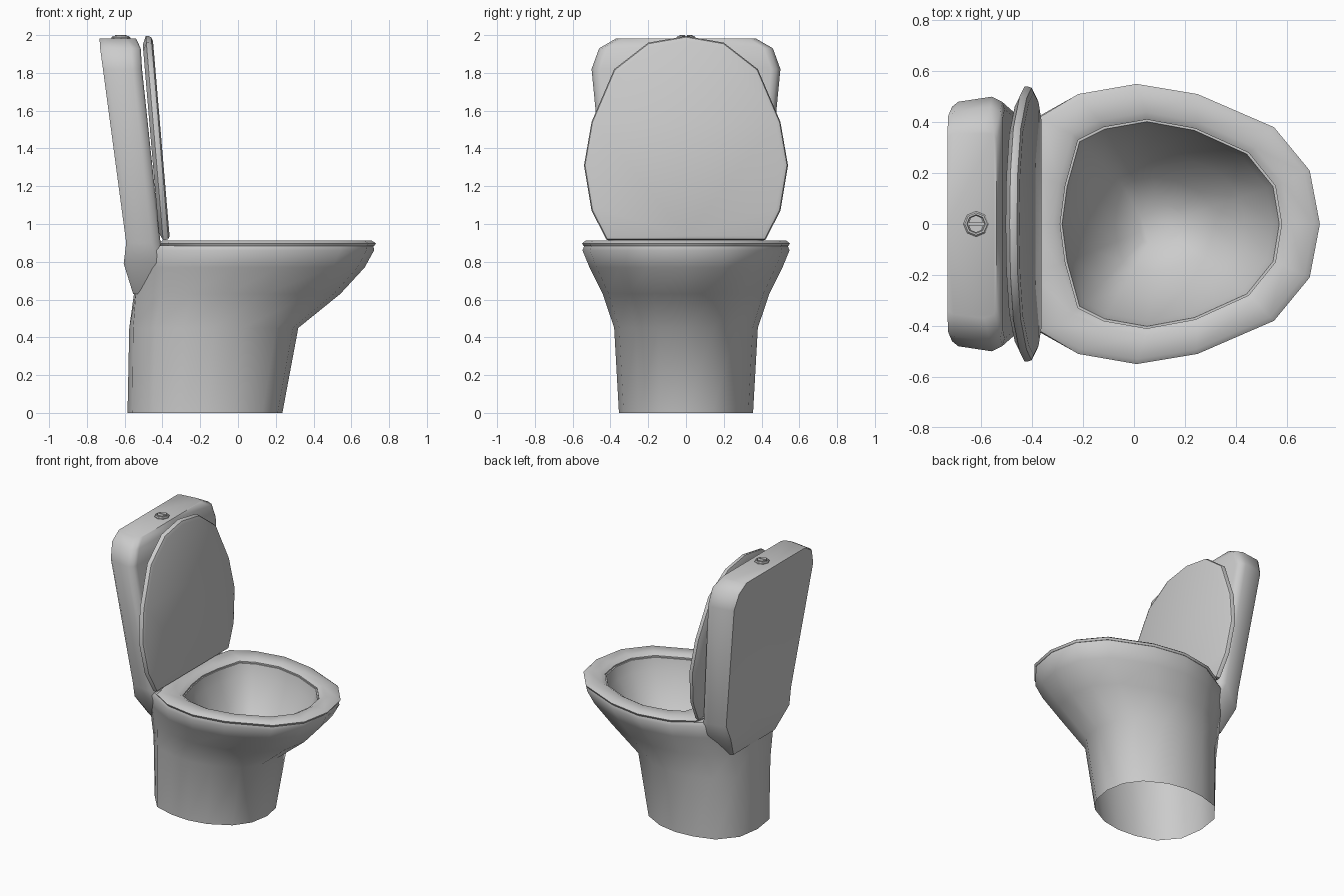
import bpy, bmesh, math

cube = bpy.data.objects.get("Cube")
if cube:
    bpy.data.objects.remove(cube, do_unlink=True)


def material(name, value):
    mat = bpy.data.materials.new(name)
    mat.use_nodes = True
    colour = (value, value, value, 1)
    mat.diffuse_color = colour
    mat.node_tree.nodes["Principled BSDF"].inputs["Base Color"].default_value = colour
    return mat


PORCELAIN = material("porcelain grey", 0.6)


def mirrored(half):
    """Complete a half outline whose first and last points lie on the centre line."""
    return half + [(x, -y) for x, y in reversed(half[1:-1])]


def loft(name, rings, cap_start=False, cap_end=False, loop=False, angle=40):
    """Skin a list of equally long rings of 3D points."""
    bm = bmesh.new()
    rows = [[bm.verts.new(p) for p in ring] for ring in rings]
    pairs = list(zip(rows, rows[1:])) + ([(rows[-1], rows[0])] if loop else [])
    for a, b in pairs:
        for i in range(len(a)):
            j = (i + 1) % len(a)
            bm.faces.new((a[i], a[j], b[j], b[i]))
    if cap_start:
        bm.faces.new(rows[0])
    if cap_end:
        bm.faces.new(rows[-1])
    bmesh.ops.recalc_face_normals(bm, faces=bm.faces)
    mesh = bpy.data.meshes.new(name)
    bm.to_mesh(mesh)
    bm.free()
    mesh.materials.append(PORCELAIN)
    obj = bpy.data.objects.new(name, mesh)
    bpy.context.collection.objects.link(obj)
    bpy.ops.object.select_all(action='DESELECT')
    obj.select_set(True)
    bpy.context.view_layer.objects.active = obj
    bpy.ops.object.shade_smooth_by_angle(angle=math.radians(angle))
    return obj


def scaled(outline, s, z, centre=0.1):
    return [(centre + (x - centre) * s, y * s, z) for x, y in outline]


# Plan outlines
front_rim = [(.73, 0), (.69, .21), (.55, .38), (.25, .51), (.01, .55), (-.22, .51)]
rim = mirrored(front_rim + [(-.38, .42), (-.53, .33), (-.53, 0)])
seat_edge = mirrored(front_rim + [(-.37, .42), (-.42, .2), (-.42, 0)])
foot = mirrored([(.235, 0), (.21, .14), (.13, .25), (-.02, .33), (-.16, .355),
                 (-.3, .345), (-.45, .3), (-.56, .17), (-.585, 0)])
opening = mirrored([(.58, 0), (.555, .15), (.45, .28), (.24, .375), (.05, .41),
                    (-.12, .38), (-.22, .33), (-.27, .15), (-.29, 0)])

# Pedestal flaring into the rim, then down into the bowl; open underneath
body = []
for z, tx, ty in [(0, 0, 0), (.45, .17, .13), (.63, .62, .44), (.77, .88, .8), (.86, .98, .99)]:
    body.append([(a[0] + (b[0] - a[0]) * tx, a[1] + (b[1] - a[1]) * ty, z)
                 for a, b in zip(foot, rim)])
body.append(scaled(rim, .98, .885))
for s, z in [(.98, .885), (.93, .8), (.7, .62), (.45, .5), (.2, .42)]:
    body.append(scaled(opening, s, z))
loft("bowl_and_pedestal", body, cap_end=True, angle=55)

# Seat ring with softened edges
loft("seat", [scaled(seat_edge, .985, .883), scaled(seat_edge, 1, .898),
              scaled(seat_edge, .965, .912), scaled(opening, 1.07, .912),
              scaled(opening, 1, .895), scaled(opening, 1, .883)], loop=True, angle=50)

# Cistern, leaning back and widening upward
tank = []
for z, back, front, w in [(.63, -.555, -.38, .26), (.79, -.605, -.38, .37), (.9, -.592, -.41, .41),
                          (1.82, -.715, -.508, .5), (1.93, -.73, -.515, .46),
                          (1.982, -.733, -.54, .37)]:
    half = [(back, 0), (back, w * .92), (back + .025, w * .96), (front - .05, w),
            (front - .01, w * .96), (front, w * .9), (front, 0)]
    tank.append([(x, y, z) for x, y in mirrored(half)])
loft("cistern", tank, cap_start=True, cap_end=True, angle=50)

# Raised lid, a thin bevelled oval leaning on the cistern
lid_half = [(1.995, 0), (1.96, .2), (1.82, .38), (1.54, .5), (1.31, .54),
            (1.07, .5), (.915, .42), (.915, 0)]
lid = []
for s, depth in [(.955, 0), (.99, .008), (1, .022), (1, .036), (.92, .056)]:
    ring = []
    for z, y in mirrored(lid_half):
        zz = 1.4 + (z - 1.4) * s
        ring.append((-.36 - .085 * (zz - .91) - depth, y * s, zz))
    lid.append(ring)
loft("lid", lid, cap_start=True, cap_end=True, angle=30)


# Flush button: octagonal collar with two half discs
def arc(radius, start, count, step, z, gap=0):
    return [(-.62 + radius * math.cos(start + i * step),
             gap + radius * math.sin(start + i * step), z) for i in range(count)]


eighth = math.pi / 4
loft("button_collar", [arc(r, 0, 8, eighth, z) for r, z in
                       [(.05, 1.97), (.05, 1.988), (.044, 1.994), (.037, 1.994), (.034, 1.986)]],
     cap_start=True, cap_end=True, angle=30)
for side, name in [(0, "left"), (math.pi, "right")]:
    gap = .004 if side == 0 else -.004
    loft("button_" + name, [arc(.03, side, 5, eighth, z, gap) for z in (1.98, 2.0)],
         cap_start=True, cap_end=True, angle=30)
